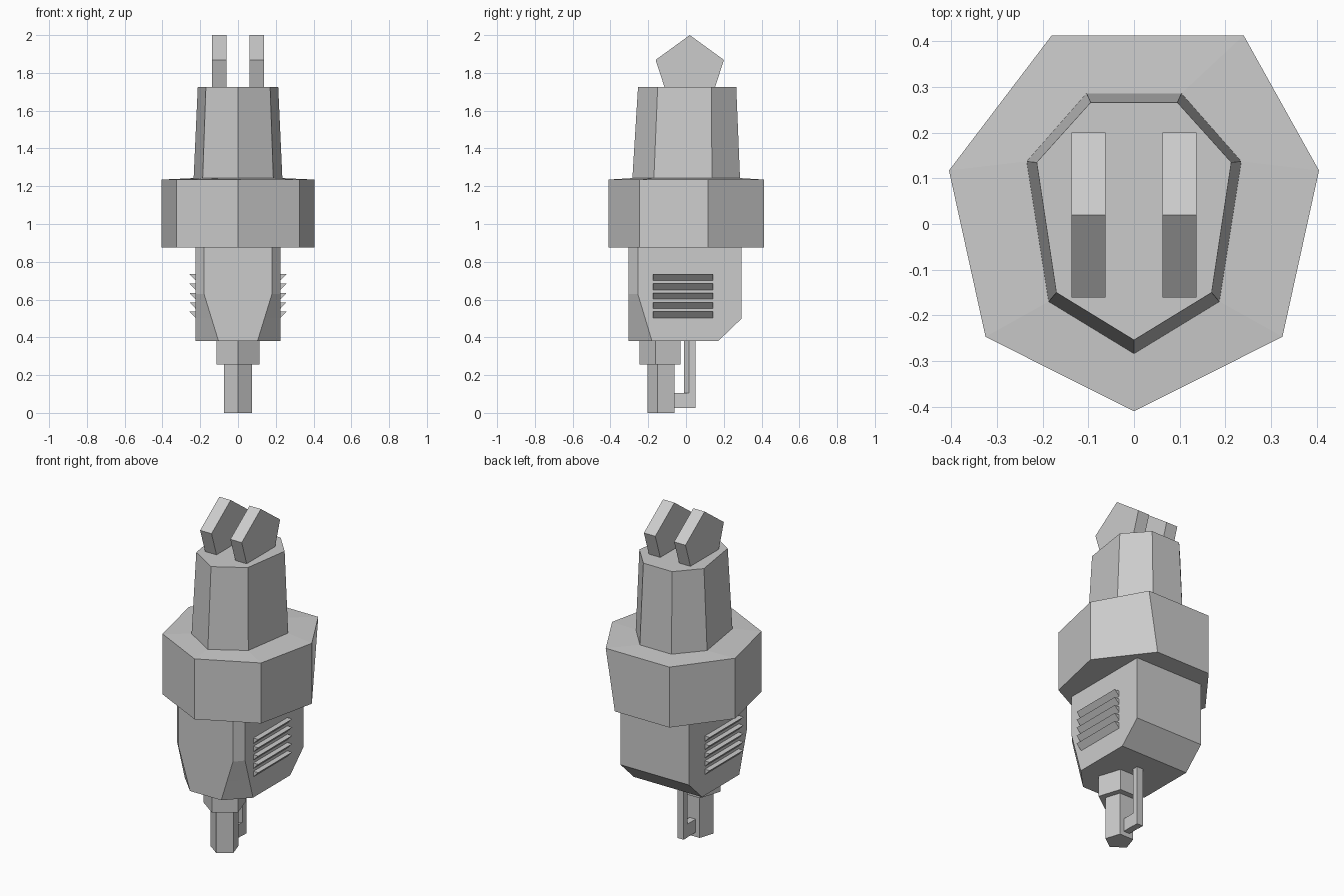
import bpy, bmesh, math

cube = bpy.data.objects.get("Cube")
if cube:
    bpy.data.objects.remove(cube, do_unlink=True)

grey = bpy.data.materials.new("plain grey")
grey.diffuse_color = (0.6, 0.6, 0.6, 1)
grey.use_nodes = True
bsdf = grey.node_tree.nodes["Principled BSDF"]
bsdf.inputs["Base Color"].default_value = (0.6, 0.6, 0.6, 1)
bsdf.inputs["Roughness"].default_value = 0.8


def loft(name, rings):
    """Skin equal-length rings of 3D points and cap both ends."""
    bm = bmesh.new()
    loops = [[bm.verts.new(p) for p in ring] for ring in rings]
    for a, b in zip(loops, loops[1:]):
        n = len(a)
        for i in range(n):
            j = (i + 1) % n
            bm.faces.new((a[i], a[j], b[j], b[i]))
    bm.faces.new(loops[0][::-1])
    bm.faces.new(loops[-1])
    bmesh.ops.recalc_face_normals(bm, faces=bm.faces)
    mesh = bpy.data.meshes.new(name)
    bm.to_mesh(mesh)
    bm.free()
    mesh.materials.append(grey)
    obj = bpy.data.objects.new(name, mesh)
    bpy.context.collection.objects.link(obj)
    return obj


def mirrored(half, z):
    """Outline symmetric in x, from its +x half; points on x = 0 stay single."""
    other = [(-x, y) for x, y in reversed(half) if x > 0]
    return [(x, y, z) for x, y in half + other]


def extrude_x(name, outline, x0, x1):
    return loft(name, [[(x, y, z) for y, z in outline] for x in (x0, x1)])


def pentagon(r, cx, cy, start):
    return [(cx + r * math.cos(start + i * math.tau / 5),
             cy + r * math.sin(start + i * math.tau / 5)) for i in range(5)]


def box(name, x, y, z):
    return extrude_x(name, [(y[0], z[0]), (y[1], z[0]), (y[1], z[1]), (y[0], z[1])], *x)


# Wide seven-sided collar, one rear top corner pulled outward
collar = [(0, -0.41), (0.325, -0.247), (0.405, 0.117), (0.18, 0.413)]
sleeve_base = [(0, -0.284), (0.187, -0.17), (0.235, 0.137), (0.104, 0.286)]
sleeve_top = [(0, -0.254), (0.17, -0.15), (0.213, 0.135), (0.095, 0.266)]
collar_top = mirrored(collar, 1.235)
collar_top[3] = (0.24, 0.413, 1.235)
loft("collar", [mirrored(collar, 0.875), collar_top, mirrored(sleeve_base, 1.243)])

# Tapered sleeve above the collar
loft("sleeve", [mirrored(sleeve_base, 1.24), mirrored(sleeve_top, 1.725)])

# Two pentagonal prongs
for side, x in (("right", -0.0995), ("left", 0.0995)):
    extrude_x(side + "_prong", pentagon(0.19, 0.02, 1.81, math.pi / 2), x - 0.0375, x + 0.0375)

# Lower housing: front corners widen downward, rear bottom edge slopes in
upper = [(0.18, -0.305), (0.225, -0.255), (0.225, 0.295)]
foot = [(0.103, -0.305), (0.225, -0.18), (0.225, 0.17)]
rings = [mirrored(upper, 0.88), mirrored(upper, 0.63)]
t = (0.63 - 0.5) / (0.63 - 0.38)
middle = [(a[0] + (b[0] - a[0]) * t, a[1] + (b[1] - a[1]) * t) for a, b in zip(upper, foot)]
middle[2] = upper[2]
rings += [mirrored(middle, 0.5), mirrored(foot, 0.38)]
housing = loft("housing", rings)
# Merge the coplanar bands into single flat faces
bm = bmesh.new()
bm.from_mesh(housing.data)
bmesh.ops.dissolve_limit(bm, angle_limit=0.01, verts=bm.verts, edges=bm.edges)
bm.to_mesh(housing.data)
bm.free()

# Wedge slats on both sides of the housing
for side, s in (("right", -1), ("left", 1)):
    for i in range(5):
        z = 0.734 - i * 0.0495
        wedge = [(s * 0.222, z), (s * 0.257, z), (s * 0.222, z - 0.036)]
        loft(f"{side}_slat_{i + 1}", [[(x, y, h) for x, h in wedge] for y in (-0.176, 0.144)])

# Five-sided neck and stem
for name, r, z0, z1 in (("neck", 0.119, 0.255, 0.385), ("stem", 0.079, 0.0, 0.26)):
    outline = pentagon(r, 0, -0.126, -math.pi / 2)
    loft(name, [[(x, y, z) for x, y in outline] for z in (z0, z1)])

# Thin hook behind the stem
bar = [(0, -0.01), (0.02, 0.015), (0.02, 0.05)]
loft("hook_bar", [mirrored(bar, 0.025), mirrored(bar, 0.385)])
box("hook_foot", (-0.02, 0.02), (-0.07, 0.05), (0.027, 0.105))
